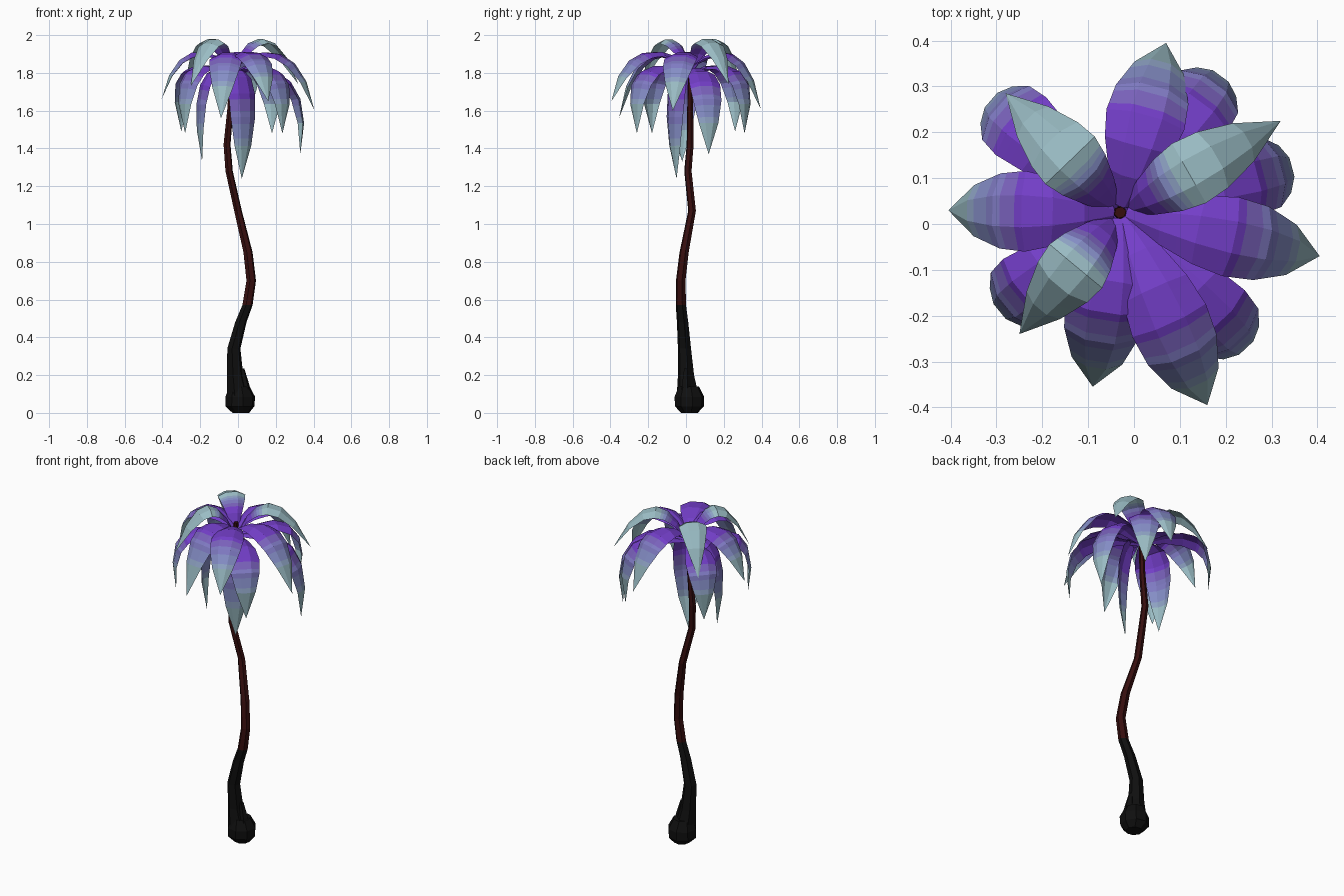
import bpy, bmesh, math
from mathutils import Vector

if "Cube" in bpy.data.objects:
    bpy.data.objects.remove(bpy.data.objects["Cube"])


def material(name, rgb):
    m = bpy.data.materials.new(name)
    lin = [((c / 255 + 0.055) / 1.055) ** 2.4 if c > 10 else c / 255 / 12.92 for c in rgb]
    m.diffuse_color = (*lin, 1)
    m.use_nodes = True
    m.node_tree.nodes["Principled BSDF"].inputs["Base Color"].default_value = m.diffuse_color
    return m


BARK = [material("black_bark", (15, 15, 15)), material("dark_red_bark", (54, 14, 14))]
LEAF = [material("purple", (115, 62, 200)), material("violet", (122, 98, 188)),
        material("lavender", (127, 122, 194)), material("blue_lavender", (132, 141, 197)),
        material("grey_blue", (141, 161, 194)), material("pale_teal", (154, 188, 196))]


def finish(bm, name, mats):
    me = bpy.data.meshes.new(name)
    bm.to_mesh(me)
    bm.free()
    for m in mats:
        me.materials.append(m)
    ob = bpy.data.objects.new(name, me)
    bpy.context.collection.objects.link(ob)
    return ob


def tube(name, path, sides=6):
    """Sweep of horizontal rings: path of (x, y, z, radius); black below 0.57."""
    bm = bmesh.new()
    rings = []
    for x, y, z, r in path:
        rings.append([bm.verts.new((x + r * math.cos(a), y + r * math.sin(a), z))
                      for a in (2 * math.pi * (i + 0.25) / sides for i in range(sides))])
    for a, b in zip(rings, rings[1:]):
        for i in range(sides):
            j = (i + 1) % sides
            f = bm.faces.new((a[i], a[j], b[j], b[i]))
            f.material_index = int(f.calc_center_median().z > 0.57)
    bm.faces.new(rings[0][::-1])
    bm.faces.new(rings[-1]).material_index = int(path[-1][2] > 0.57)
    return finish(bm, name, BARK)


# Trunk, flared root and root spur
tube("trunk", [(0.0, 0.01, 0.08, 0.062), (-0.015, 0.0, 0.2, 0.044), (-0.022, -0.008, 0.34, 0.036),
               (0.015, -0.018, 0.48, 0.031), (0.05, -0.027, 0.57, 0.028), (0.07, -0.028, 0.7, 0.026),
               (0.053, -0.01, 0.85, 0.025), (0.0, 0.032, 1.07, 0.021), (-0.047, 0.01, 1.28, 0.02),
               (-0.058, 0.022, 1.42, 0.019), (-0.04, 0.022, 1.62, 0.016), (-0.03, 0.025, 1.87, 0.013)])
tube("root_flare", [(0.015, 0.018, 0.0, 0.045), (0.01, 0.018, 0.035, 0.078),
                    (0.012, 0.018, 0.085, 0.08), (0.008, 0.015, 0.14, 0.055)], 8)
tube("root_spur", [(0.045, 0.0, 0.06, 0.035), (0.035, 0.0, 0.15, 0.026), (0.022, 0.0, 0.235, 0.012)], 5)

# Leaves: coarse arched spine, flat sub-rows inside each segment carry the colour bands
BASE = Vector((-0.03, 0.025, 0))
HALF_WIDTH = [0.016, 0.05, 0.076, 0.088, 0.082, 0.056, 0.0]
COLUMNS = [-1, -0.4, 0.4, 1]
SUB = 4


def leaf(name, tip, kind):
    tip = Vector(tip)
    flat = Vector((tip.x, tip.y, 0)) - BASE
    R = flat.length
    out = flat.normalized()
    side = Vector((-out.y, out.x, 0))
    # control points as (distance from the centre, height)
    if kind == "upper":
        ctrl = [(0.012, 1.82), (0.08, 2.0), (0.6 * R, 2.1), (R, tip.z)]
        start, step, scale = 0.24, 0.04, 0.85
    elif kind == "middle":
        ctrl = [(0.012, 1.84), (0.35 * R, 1.96), (0.85 * R, 1.97), (R, tip.z)]
        start, step, scale = 0.55, 0.075, 1.0
    else:
        ctrl = [(0.012, 1.8), (0.5 * R + 0.07, 1.9), (R + 0.08, tip.z + 0.36), (R, tip.z)]
        start, step, scale = 0.55, 0.075, 0.95
    n = len(HALF_WIDTH) - 1
    spine = []
    for k in range(n + 1):
        t = k / n
        w = ((1 - t) ** 3, 3 * t * (1 - t) ** 2, 3 * t * t * (1 - t), t ** 3)
        r = sum(a * c[0] for a, c in zip(w, ctrl))
        z = sum(a * c[1] for a, c in zip(w, ctrl))
        spine.append(BASE + out * r + Vector((0, 0, z)))
    knots = []
    for k, p in enumerate(spine):
        tan = (spine[min(k + 1, n)] - spine[max(k - 1, 0)]).normalized()
        up = tan.cross(side)
        h = HALF_WIDTH[k] * scale
        knots.append([p + side * h * c - up * 0.35 * h * c * c for c in COLUMNS])
    bm = bmesh.new()
    rows = []
    for i in range(n * SUB + 1):
        k = min(i // SUB, n - 1)
        u = i / SUB - k
        rows.append([bm.verts.new(a.lerp(b, u)) for a, b in zip(knots[k], knots[k + 1])])
    for i, (a, b) in enumerate(zip(rows, rows[1:])):
        t = (i + 0.5) / (n * SUB)
        band = max(0, min(5, math.floor((t - start) / step) + 1))
        for j in range(len(COLUMNS) - 1):
            bm.faces.new((a[j], b[j], b[j + 1], a[j + 1])).material_index = band
    bmesh.ops.remove_doubles(bm, verts=bm.verts, dist=0.0003)
    finish(bm, name, LEAF)


CROWN = {
    "upper": [(0.32, 0.225, 1.74), (-0.28, 0.285, 1.74), (-0.25, -0.24, 1.73)],
    "middle": [(-0.405, 0.03, 1.66), (0.07, 0.395, 1.61), (0.405, -0.07, 1.6),
               (0.16, -0.395, 1.65), (-0.09, -0.355, 1.56)],
    "lower": [(0.02, -0.05, 1.24), (-0.19, -0.02, 1.33), (0.33, 0.12, 1.37), (-0.3, 0.26, 1.49),
              (0.18, 0.31, 1.48), (-0.28, -0.18, 1.48), (0.235, -0.26, 1.48)],
}
for kind, tips in CROWN.items():
    for i, tip in enumerate(tips):
        leaf(f"{kind}_leaf_{i + 1}", tip, kind)
